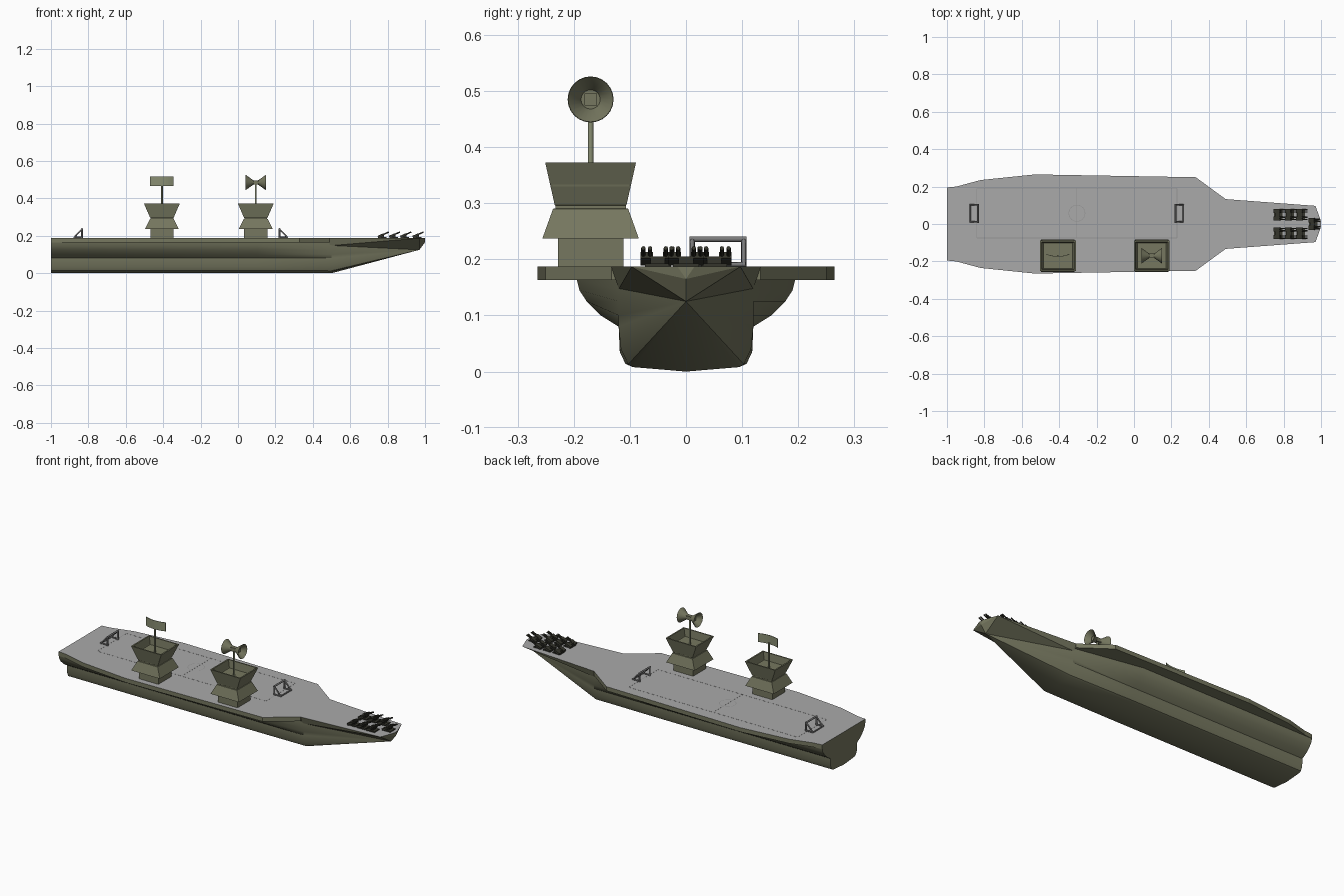
import bpy, bmesh, math
from mathutils import Vector, Matrix

if "Cube" in bpy.data.objects:
    bpy.data.objects.remove(bpy.data.objects["Cube"])


def mat(name, rgb):
    m = bpy.data.materials.new(name)
    m.diffuse_color = (*rgb, 1)
    m.use_nodes = True
    m.node_tree.nodes["Principled BSDF"].inputs["Base Color"].default_value = m.diffuse_color
    return m


GREEN = mat("olive_green", (0.18, 0.185, 0.115))
DECK = mat("deck_grey", (0.40, 0.40, 0.40))
PALE = mat("pale_olive", (0.25, 0.27, 0.17))
DARK = mat("dark_gunmetal", (0.035, 0.035, 0.025))
STEEL = mat("goal_grey", (0.20, 0.20, 0.20))
LINE = mat("line_grey", (0.30, 0.30, 0.30))
Z = 0.187  # deck height


def finish(name, bm, *mats, smooth=None):
    bmesh.ops.recalc_face_normals(bm, faces=bm.faces)
    me = bpy.data.meshes.new(name)
    bm.to_mesh(me)
    bm.free()
    ob = bpy.data.objects.new(name, me)
    bpy.context.collection.objects.link(ob)
    for m in mats:
        me.materials.append(m)
    if smooth:
        bpy.ops.object.select_all(action='DESELECT')
        ob.select_set(True)
        bpy.context.view_layer.objects.active = ob
        bpy.ops.object.shade_smooth_by_angle(angle=math.radians(smooth))
    return ob


def loft(bm, rings, closed=True, cap=(True, True)):
    vs = [[bm.verts.new(p) for p in r] for r in rings]
    n = len(vs[0])
    for a, b in zip(vs, vs[1:]):
        for i in range(n if closed else n - 1):
            j = (i + 1) % n
            bm.faces.new((a[i], a[j], b[j], b[i]))
    if cap[0]:
        bm.faces.new(vs[0])
    if cap[1]:
        bm.faces.new(vs[-1])


def box(bm, x, y, z, sx, sy, sz, rot=None):
    m = Matrix.Translation((x, y, z)) @ (rot or Matrix()) @ Matrix.Diagonal((sx, sy, sz, 1))
    bmesh.ops.create_cube(bm, size=1, matrix=m)


def rod(bm, a, b, r, n=8):
    a, b = Vector(a), Vector(b)
    d = b - a
    m = Matrix.Translation((a + b) / 2) @ d.to_track_quat('Z', 'Y').to_matrix().to_4x4()
    bmesh.ops.create_cone(bm, cap_ends=True, segments=n, radius1=r, radius2=r,
                          depth=d.length, matrix=m)


def paint_top(bm):
    bm.normal_update()
    for f in bm.faces:
        f.material_index = int(f.normal.z > 0.9)


# Hull: flared section running forward, narrowing, then meeting at the stem
aft = [(0, 0), (.095, .008), (.108, .014), (.118, .035), (.12, .08),
       (.152, .1), (.177, .125), (.19, .145), (.195, .165)]
fore = [(0, 0), (.095, .008), (.103, .013), (.116, .04), (.12, .08),
        (.12, .1), (.12, .125), (.12, .145), (.12, .165)]


def station(x, half):
    return [(x, -y, z) for y, z in reversed(half)] + [(x, y, z) for y, z in half[1:]]


bm = bmesh.new()
loft(bm, [station(-1, aft), station(.1, aft), station(.5, fore)], cap=(True, False))
bm.verts.ensure_lookup_table()
front = [v for v in bm.verts if v.co.x > .49]
stem = bm.verts.new((.97, 0, .125))
for a, b in zip(front, front[1:]):
    bm.faces.new((a, b, stem))
finish("hull", bm, GREEN, smooth=30)

# Flight deck slab with grey top
edge = [(-1, .195), (-.95, .2), (-.82, .235), (-.53, .265), (.33, .25), (.49, .133)]
outline = edge + [(x, -y) for x, y in reversed(edge)]
bm = bmesh.new()
loft(bm, [[(x, y, z) for x, y in outline] for z in (.163, Z)])
bmesh.ops.recalc_face_normals(bm, faces=bm.faces)
paint_top(bm)
finish("flight_deck", bm, GREEN, DECK)

# Forecastle wedge
bm = bmesh.new()
for s in (-1, 1):
    for p in ((.49, .12, .147), (.49, .133, Z), (.97, .097, Z), (1, .015, Z)):
        bm.verts.new((p[0], p[1] * s, p[2]))
bm.verts.new((.97, 0, .125))
bm.verts.new((1, 0, .165))
bmesh.ops.convex_hull(bm, input=bm.verts)
bmesh.ops.recalc_face_normals(bm, faces=bm.faces)
paint_top(bm)
finish("forecastle", bm, GREEN, DECK)

# Two control towers with hollow tops, and their masts
TY = -.17
levels = [(.062, .0585, Z - .002), (.062, .0585, .237), (.09, .086, .237), (.064, .067, .29),
          (.061, .063, .291), (.061, .063, .296), (.063, .064, .297), (.096, .081, .373),
          (.088, .074, .373), (.078, .068, .33)]
for label, tx, top in (("fore", .095, .48), ("aft", -.407, .475)):
    bm = bmesh.new()
    loft(bm, [[(tx + sx * hx, TY + sy * hy, z) for sx, sy in ((-1, -1), (1, -1), (1, 1), (-1, 1))]
              for hx, hy, z in levels])
    finish(label + "_tower", bm, GREEN)
    bm = bmesh.new()
    rod(bm, (tx, TY, .325), (tx, TY, top), .005, 12)
    finish(label + "_mast", bm, PALE, smooth=40)

# Double horn antenna on the fore mast
prof = [(.010, .011), (.022, .018), (.054, .041), (.055, .040), (.03, .019), (.024, .017)]
bm = bmesh.new()
for s in (-1, 1):
    loft(bm, [[(.095 + s * d, TY + r * math.cos(t * math.pi / 12), .485 + r * math.sin(t * math.pi / 12))
               for t in range(24)] for d, r in prof])
box(bm, .095, TY, .485, .064, .022, .022)
finish("horn_antenna", bm, GREEN, smooth=30)

# Curved panel antenna on the aft mast
bm = bmesh.new()
R = .17
arc = [math.radians(-21.5 + 43 * i / 12) for i in range(13)]
curve = [(R * math.sin(a), R * (1 - math.cos(a))) for a in arc]
path = curve + [(x, y + .003) for x, y in reversed(curve)]
loft(bm, [[(-.407 + x, TY - .005 + y, z) for x, y in path] for z in (.466, .516)])
finish("panel_antenna", bm, PALE)

# Goal frames facing each other across the deck
for label, x0, s in (("aft", -.834, -1), ("fore", .222, 1)):
    bm = bmesh.new()
    xb = x0 + s * .042
    for y in (.011, .103):
        rod(bm, (x0, y, Z), (x0, y, .236), .005)
        rod(bm, (x0, y, .236), (xb, y, Z + .004), .004)
        rod(bm, (x0, y, Z + .004), (xb, y, Z + .004), .004)
    rod(bm, (x0, .006, .236), (x0, .108, .236), .005)
    rod(bm, (xb, .008, Z + .004), (xb, .106, Z + .004), .004)
    finish(label + "_goal", bm, STEEL, smooth=50)

# Pitch markings
bm = bmesh.new()
x1, x2, y1, y2, w = -.84, .23, -.075, .19, .003
for y in (y1, y2):
    box(bm, (x1 + x2) / 2, y, Z, x2 - x1, w, .001)
for x in (x1, (x1 + x2) / 2, x2):
    box(bm, x, (y1 + y2) / 2, Z, w, y2 - y1, .001)
ring = [(math.cos(i * math.pi / 12), math.sin(i * math.pi / 12)) for i in range(24)]
loft(bm, [[((x1 + x2) / 2 + r * c, (y1 + y2) / 2 + r * s, Z + .0006) for c, s in ring]
          for r in (.042, .045)], cap=(False, False))
finish("pitch_lines", bm, LINE)

# Bow gun mounts: base, side pods and two pairs of raised barrels
tilt = Matrix.Rotation(math.radians(-24), 4, 'Y')
mounts = [(x, y) for x in (.772, .832, .892) for y in (-.05, .05)] + [(.958, 0)]
for i, (x, y) in enumerate(mounts):
    bm = bmesh.new()
    box(bm, x, y, Z + .003, .046, .046, .006)
    box(bm, x - .004, y, Z + .011, .026, .026, .014)
    for s in (-1, 1):
        box(bm, x - .008, y + s * .02, Z + .014, .034, .022, .012, tilt)
        for o in (.014, .026):
            rod(bm, (x - .018, y + s * o, Z + .01), (x + .034, y + s * o, Z + .033), .0038)
    finish("gun_mount_%d" % (i + 1), bm, DARK)
